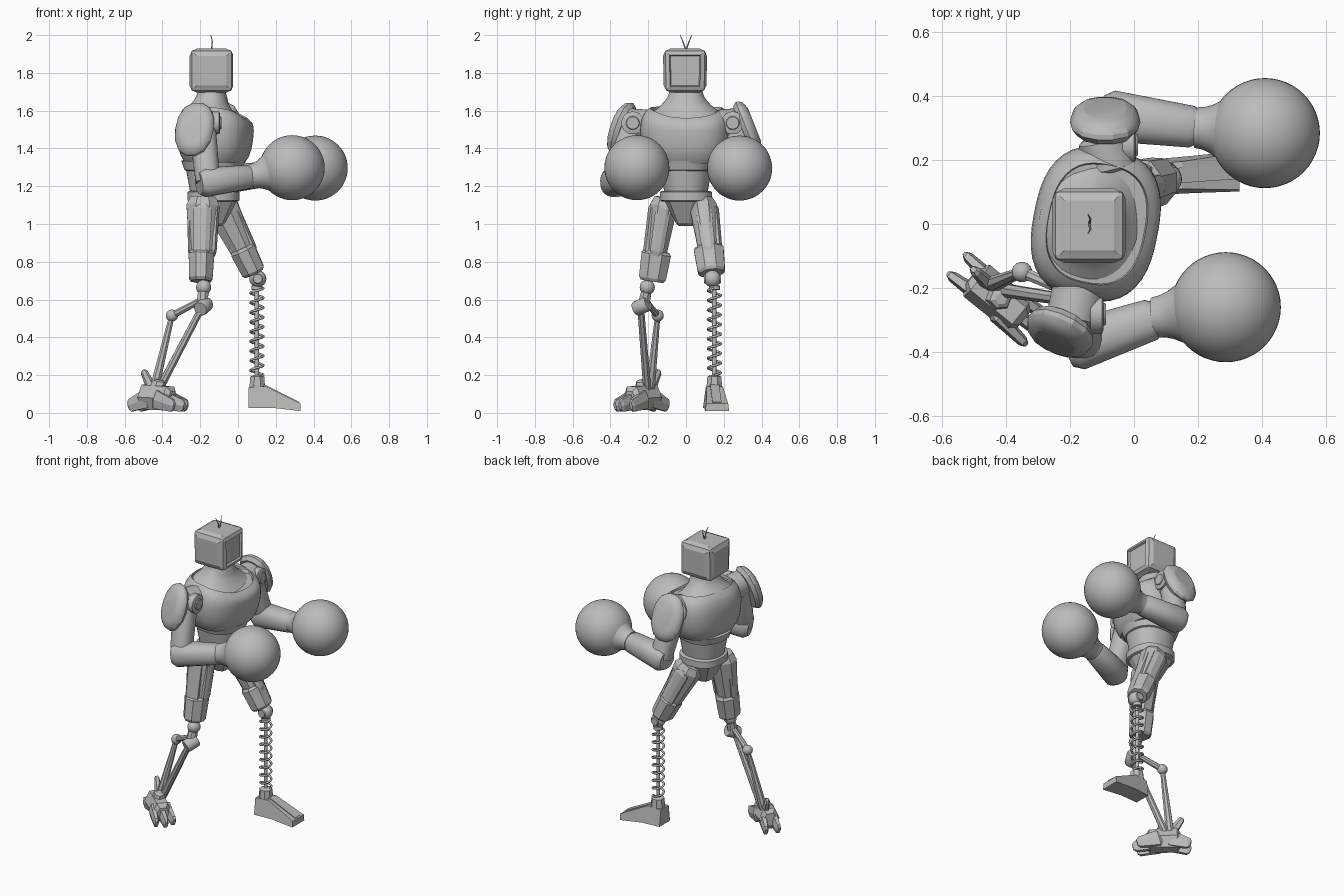
import bpy, bmesh, math
from mathutils import Vector, Matrix

cube = bpy.data.objects.get("Cube")
if cube:
    bpy.data.objects.remove(cube, do_unlink=True)

tone = (.5, .5, .5, 1)
gray = bpy.data.materials.new("plain_gray")
gray.use_nodes = True
gray.diffuse_color = tone
gray.node_tree.nodes["Principled BSDF"].inputs["Base Color"].default_value = tone


def finish(name, bm, smooth=None):
    bmesh.ops.recalc_face_normals(bm, faces=bm.faces)
    mesh = bpy.data.meshes.new(name)
    bm.to_mesh(mesh)
    bm.free()
    mesh.materials.append(gray)
    ob = bpy.data.objects.new(name, mesh)
    bpy.context.collection.objects.link(ob)
    if smooth:
        bpy.ops.object.select_all(action='DESELECT')
        ob.select_set(True)
        bpy.context.view_layer.objects.active = ob
        bpy.ops.object.shade_smooth_by_angle(angle=math.radians(smooth))
    return ob


def aim(start, end, hint=None):
    """Frame at start with z towards end and x near the hint."""
    start, end = Vector(start), Vector(end)
    z = (end - start).normalized()
    h = Vector(hint) if hint else Vector((0, 0, 1) if abs(z.z) < .6 else (1, 0, 0))
    x = (h - z * h.dot(z)).normalized()
    frame = Matrix((x, z.cross(x), z)).transposed().to_4x4()
    frame.translation = start
    return frame, (end - start).length


def loft(name, start, end, sections, n=8, power=2, hint=None, smooth=None):
    """Skin sections (fraction, half_x, half_y) from start to end."""
    frame, length = aim(start, end, hint)
    bm = bmesh.new()
    rings = []
    for t, rx, ry in sections:
        ring = []
        for i in range(n):
            a = math.tau * (i + .5) / n
            c, s = math.cos(a), math.sin(a)
            k = (abs(c) ** power + abs(s) ** power) ** (-1 / power)
            ring.append(bm.verts.new(frame @ Vector((c * k * rx, s * k * ry, t * length))))
        rings.append(ring)
    for a, b in zip(rings, rings[1:]):
        for i in range(n):
            bm.faces.new((a[i], a[i - 1], b[i - 1], b[i]))
    bm.faces.new(rings[0])
    bm.faces.new(rings[-1])
    return finish(name, bm, smooth)


def limb(name, start, end, rx, ry=None, taper=1, cap=.6, n=8, power=3, hint=None, smooth=None):
    """Tapered bar whose two ends are chamfered down to the cap factor."""
    sections = []
    for t in (0, .1, .5, .9, 1):
        k = (1 + (taper - 1) * t) * (cap if t in (0, 1) else 1)
        sections.append((t, rx * k, (ry or rx) * k))
    return loft(name, start, end, sections, n, power, hint, smooth)


def rod(name, start, end, radius, taper=1, n=16):
    return limb(name, start, end, radius, None, taper, .9, n, 2, None, 35 if n > 8 else None)


def ball(name, center, radius, segments=24):
    bm = bmesh.new()
    bmesh.ops.create_uvsphere(bm, u_segments=segments, v_segments=segments // 2, radius=radius,
                              matrix=Matrix.Translation(center))
    return finish(name, bm, 60)


# Head: rounded box with raised side panels and a sunken screen
bm = bmesh.new()
bmesh.ops.create_cube(bm, matrix=Matrix.Translation((-.14, -.005, 1.812)) @ Matrix.Scale(.22, 4))
for v in bm.verts:
    if v.co.z < 1.8:
        v.co.y *= .96
bmesh.ops.bevel(bm, geom=bm.edges[:], offset=.018, segments=2, affect='EDGES', profile=.5)
for face in [f for f in bm.faces if f.calc_area() > .02]:
    screen = face.normal.x > .9
    bmesh.ops.inset_region(bm, faces=[face], thickness=.012, depth=.004)
    bmesh.ops.inset_region(bm, faces=[face], thickness=.008, depth=-.012 if screen else .003)
finish("head", bm)
for side in (-1, 1):
    bend = Vector((-.136, side * .016, 1.965))
    rod("antenna_base", (-.14, 0, 1.92), bend, .004, .8, 6)
    rod("antenna_tip", bend, (-.144, side * .03, 2), .003, .6, 6)

# Torso: neck flare and barrel chest with a scooped rim
twist = (.98, -.19, 0)
flare = [(t / 10, (1 - t / 10) ** 2) for t in (1.5, 3, 4, 5, 6, 7, 8, 10)]
neck = loft("neck", (-.14, 0, 0), (-.14, 0, 1),
            [(1.57 + .15 * t, .07 + .12 * f, .085 + .13 * f) for t, f in flare], 40, 2.2, twist, 50)
barrel = []
for degrees in range(-60, 61, 15):
    a = math.radians(degrees)
    k = math.cos(a) ** .35
    barrel.append((1.5 + math.sin(a) * (.2 if a < 0 else .135), .196 * k, .24 * k))
barrel.append((1.6, .15, .185))
chest = loft("chest", (-.172, 0, 0), (-.137, 0, 1), barrel, 48, 2.6, twist, 40)
for part in (neck, chest):
    for v in part.data.vertices:
        front = min(1, max(0, (v.co.x + .12) / .14))
        high = min(1, max(0, (v.co.z - 1.5) * 10)) * (v.co.z < 1.66)
        v.co.z -= .05 * front * high * max(0, 1 - (v.co.y / .24) ** 2)

# Waist
axis = Vector((-.13, 0, 0))


def waist(name, low, high, *args):
    up = Vector((0, 0, 1))
    limb(name, axis + up * low, axis + up * high, *args)


waist("chest_band", 1.28, 1.34, .15, .145, 1.13, .92, 40, 2.4, twist, 40)
waist("abdomen", 1.14, 1.3, .118, .11, 1.25, 1, 40, 2.3, None, 50)
waist("belt", 1.12, 1.175, .138, .138, 1, .92, 24, 2.5, None, 30)
waist("pelvis", 1.14, .99, .135, .12, .4, .8, 12)


def arm(side, shoulder, elbow, wrist, hand, pad, outward):
    s, e, w, g = map(Vector, (shoulder, elbow, wrist, hand))
    inner = Vector((s.x + .02, s.y * .68, s.z - .01))
    limb(side + "_shoulder", inner, s + (s - inner) * .35, .085, .085, .95, .8, 20, 2, None, 25)
    # Round hub on the front of the shoulder
    hub = s + Vector((.05, 0, .005))
    limb(side + "_shoulder_hub", hub, hub + Vector((.045, 0, 0)), .06, None, 1, .8, 24, 2, None, 25)
    limb(side + "_shoulder_pin", hub, hub + Vector((.052, 0, 0)), .036, None, 1, .9, 24, 2, None, 25)
    # Domed plate outside the shoulder
    c, normal = Vector(pad), Vector(outward).normalized() * .038
    dome = [(0, .13, .095)]
    for i in range(5):
        a = math.radians(i * 16)
        k = math.cos(a) ** .6
        dome.append((.3 + .7 * math.sin(a), .15 * k, .11 * k))
    loft(side + "_shoulder_plate", c - normal, c + normal, dome, 14, 2.3, (0, 0, 1), 20)
    limb(side + "_upper_arm", s, e, .072, .07, .9, .95, 16, 2.4, None, 35)
    along = (w - e).normalized()
    limb(side + "_forearm", e - along * .05, w, .08, .082, .78, .75, 20, 2.4, None, 40)
    # Ball glove with a flaring cuff
    d = (g - w).normalized()
    cuff = [(i / 5, *[.064 + .07 * (i / 5) ** 2] * 2) for i in range(6)]
    loft(side + "_glove_cuff", w - d * .015, g - d * .1, cuff, 32, smooth=60)
    ball(side + "_glove", g, .172, 48)


arm("left", (-.09, .247, 1.53), (-.05, .335, 1.24), (.21, .3, 1.27), (.409, .284, 1.296),
    (-.09, .332, 1.515), (0, .93, .37))
arm("right", (-.19, -.282, 1.53), (-.16, -.372, 1.222), (.08, -.29, 1.253), (.287, -.26, 1.298),
    (-.235, -.345, 1.505), (-.4, -.86, .32))


def thigh(side, hip, knee, out):
    h, k = Vector(hip), Vector(knee)
    run = k - h
    limb(side + "_thigh", h, k, .092, .077, .6, .75)
    # Layered armour strips and the knee guard
    for name, offset, wide, thick in (("outer", (0, out * .058, 0), .05, .024),
                                      ("front", (.07, 0, 0), .02, .042),
                                      ("back", (-.062, 0, 0), .02, .04)):
        o = Vector(offset)
        limb(side + "_thigh_strip_" + name, h + run * .07 + o, h + run * .72 + o * .88, wide, thick, .85, power=4)
    limb(side + "_knee_guard", h + run * .66, k + run * .03, .07, .081, .9, .85)


thigh("right", (-.185, -.11, 1.14), (-.197, -.178, .71), -1)
thigh("left", (-.1, .088, 1.12), (.08, .135, .75), 1)

# Left lower leg: coil spring around a thin rod
ball("left_knee", (.105, .14, .71), .045)
rod("left_knee_pin", (.105, .095, .71), (.105, .185, .71), .026)
rod("left_shin_rod", (.1, .15, .17), (.1, .15, .7), .012)
rod("spring_top_cap", (.1, .15, .65), (.1, .15, .675), .03)
curve = bpy.data.curves.new("left_shin_spring", 'CURVE')
curve.dimensions = '3D'
curve.bevel_depth = .0065
curve.bevel_resolution = 2
turns, steps = 9, 24
spline = curve.splines.new('POLY')
spline.points.add(turns * steps)
for i, p in enumerate(spline.points):
    a = math.tau * i / steps
    p.co = (.1 + .034 * math.cos(a), .15 + .034 * math.sin(a), .2 + .46 * i / (turns * steps), 1)
curve.materials.append(gray)
bpy.context.collection.objects.link(bpy.data.objects.new("left_shin_spring", curve))

# Left foot: wedge turned slightly out
bm = bmesh.new()
profile = [(.055, .027), (.18, .027), (.33, .01), (.33, .05), (.15, .14), (.055, .135)]
near, far = [[bm.verts.new((x, .142 + .07 * x + s * (.058 - .13 * z + .02 * x), z)) for x, z in profile]
             for s in (-1, 1)]
bm.faces.new(near)
bm.faces.new(far)
for i in range(len(profile)):
    bm.faces.new((near[i], near[i - 1], far[i - 1], far[i]))
finish("left_foot", bm)
limb("left_ankle", (.102, .15, .12), (.102, .15, .2), .043, None, .85, power=4)
limb("left_foot_ridge", (.13, .151, .145), (.32, .164, .05), .01, .026, 1, 1, 4, 8)

# Right lower leg: offset joints with two slim rods
knee, rear = Vector((-.182, -.205, .665)), Vector((-.35, -.15, .515))
ball("right_knee", knee, .04)
rod("right_knee_link", knee, (-.19, -.225, .57), .028, 1.2, 8)
rod("right_shin_joint", (-.2, -.268, .55), (-.165, -.2, .58), .04)
rod("right_joint_link", (-.19, -.22, .6), rear, .016, 1.2, 8)
ball("right_rear_joint", rear, .032)
rod("right_front_rod", (-.19, -.24, .56), (-.42, -.205, .12), .019, 1.2, 8)
rod("right_rear_rod", rear, (-.445, -.19, .12), .015, 1.8, 8)

# Right foot: narrow, chunky claws, turned outwards
base, fore, across = Vector((-.43, -.228, 0)), Vector((.77, -.64, 0)), Vector((.64, .77, 0))


def claw(name, start, end, high, wide, taper=.6):
    a, b = (base + fore * f + across * s + Vector((0, 0, z)) for f, s, z in (start, end))
    limb("right_" + name, a, b, high, wide, taper, n=6, hint=(0, 0, 1))


claw("foot_body", (-.1, 0, .085), (.11, 0, .075), .07, .065, .95)
for s in (-1, 0, 1):
    claw("toe", (.02, s * .042, .075), (.19 - .025 * abs(s), s * .055, .035), .055, .027)
for s in (-1, 1):
    claw("heel_claw", (-.03, s * .03, .08), (-.16, s * .04, .035), .055, .027)
claw("heel_fin", (-.04, .015, .12), (-.11, .02, .225), .03, .025)
claw("ankle", (0, 0, .1), (.015, .005, .175), .05, .05)
